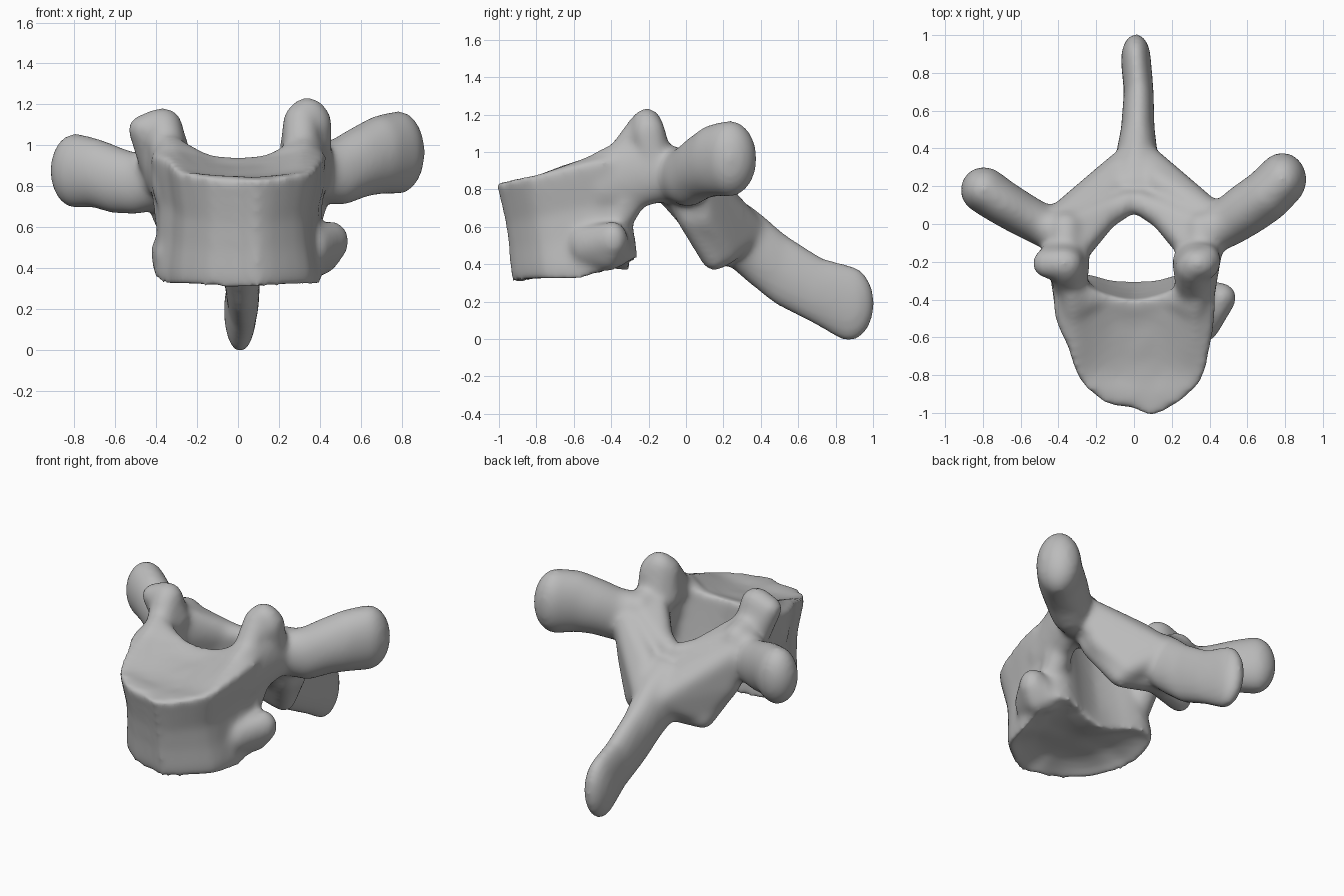
import bpy, bmesh, math
from mathutils import Vector

bone = bpy.data.materials.new("bone grey")
bone.diffuse_color = (0.5, 0.5, 0.5, 1)
bm = bmesh.new()


def hull(*balls):
    """Convex hull of ellipsoids given as (x, y, z, rx, ry, rz) or (x, y, z, r)."""
    part = bmesh.new()
    for b in balls:
        r = b[3:] if len(b) == 6 else (b[3],) * 3
        made = bmesh.ops.create_uvsphere(part, u_segments=20, v_segments=12, radius=1)["verts"]
        for v in made:
            v.co = Vector((b[0] + v.co.x * r[0], b[1] + v.co.y * r[1], b[2] + v.co.z * r[2]))
    pts = [v.co.copy() for v in part.verts]
    part.free()
    verts = [bm.verts.new(p) for p in pts]
    bmesh.ops.convex_hull(bm, input=verts)
    loose = [v for v in verts if v.is_valid and not v.link_faces]
    bmesh.ops.delete(bm, geom=loose, context="VERTS")


def chain(*balls):
    for a, b in zip(balls, balls[1:]):
        hull(a, b)


def clamp(t):
    return max(0.0, min(1.0, t))


# vertebral body: stacked rings of one plan outline, dished above and below
coarse = [(0, -.98), (.1, -1.02), (.25, -.94), (.36, -.83), (.40, -.68), (.43, -.5),
          (.42, -.36), (.3, -.32), (.15, -.37), (0, -.40), (-.15, -.37), (-.3, -.32),
          (-.42, -.36), (-.42, -.5), (-.35, -.66), (-.29, -.83), (-.14, -.96)]
outline = []
for i in range(len(coarse)):
    a, b, c, d = (Vector(coarse[(i + k) % len(coarse)]) for k in (-1, 0, 1, 2))
    outline += [b, (9 * (b + c) - a - d) / 16]


def top_z(x, y):
    edge = min(abs(x), .3)
    back = clamp((y + .85) / .4)
    return (.87 + .075 * clamp((y + .8) / .35) + .9 * edge * edge * back
            - .7 * clamp(abs(x) - .33) * back - .03 * clamp((-.88 - y) / .1))


def low_z(x, y):
    return .295 + .06 * clamp((y + .6) / .3) + .06 * clamp((y + .45) / .1) + .04 * abs(x)


# (inset scale, height fraction, sideways scale, dish)
levels = [(.3, 0, 1, .09), (.55, 0, 1, .08), (.8, 0, 1, .045), (1, 0, .96, 0), (1, .12, .97, 0),
          (.97, .35, .95, 0), (.96, .6, .94, 0), (.98, .85, .99, 0), (1, 1, 1, 0),
          (.9, 1, 1, -.005), (.75, 1, 1, -.015), (.55, 1, 1, -.025), (.3, 1, 1, -.03)]
rings = []
for inset, t, wide, dish in levels:
    ring = []
    for px, py in outline:
        x, y = px * inset * wide, -.63 + (py + .63) * inset
        z = low_z(x, y) * (1 - t) + top_z(x, y) * t + dish
        y += (1 - t) * (.09 * clamp((-.5 - y) / .4) + (.10 - .12 * abs(x)) * clamp((y + .5) / .1))
        ring.append(bm.verts.new((x, y, z)))
    rings.append(ring)
n = len(outline)
for a, b in zip(rings, rings[1:]):
    for i in range(n):
        j = (i + 1) % n
        bm.faces.new((a[i], a[j], b[j], b[i]))
bm.faces.new(rings[0][::-1])
bm.faces.new(rings[-1])

for s in (-1, 1):
    d = 0 if s > 0 else -.05
    # raised rear shoulder and pedicle
    hull((s * .32, -.46, .83, .10, .08, .18), (s * .33, -.37, .86, .10, .09, .19),
         (s * .20, -.41, .86, .07, .05, .12))
    chain((s * .33, -.37, .86, .10, .09, .19), (s * .35, -.25, .89, .10, .09, .19),
          (s * .36, -.14, .89, .11, .09, .16), (s * .36, -.02, .87, .11, .10, .15))
    hull((s * .33, -.36, .64, .08, .07, .1), (s * .34, -.32, .76, .08, .07, .08),
         (s * .34, -.25, .82, .08, .08, .09))
    # lamina: a sloping plate from the pedicle to the midline
    hull((s * .34, -.05, .86, .10), (s * .33, .03, .65, .08), (s * .23, .15, .435, .07),
         (s * .03, .115, .79, .065), (s * .02, .20, .48, .09))
    hull((s * .29, -.14, .88, .06, .06, .14), (s * .32, -.02, .88, .1), (s * .12, .08, .81, .07),
         (s * .22, .05, .62, .07))
    # thick rear face running into the spine
    hull((s * .37, .05 + d * .6, .84, .10), (s * .34, .09 + d * .5, .65, .08),
         (s * .13, .22 + d, .72, .08), (s * .05, .35 + d * .6, .58, .08), (s * .21, .20 + d, .47, .08))

# superior articular processes
hull((.34, -.17, .95, .12, .10, .1), (.34, -.21, 1.145, .10, .085, .09), (.39, -.20, 1.10, .07, .09, .1))
hull((.31, -.34, .97, .09), (.31, -.23, 1.12, .09), (.28, -.2, .96, .08))
hull((-.37, -.16, .92, .12, .10, .1), (-.37, -.21, 1.10, .10, .085, .085), (-.46, -.21, 1.08, .08, .08, .07))
hull((-.34, -.33, .94, .09), (-.36, -.23, 1.08, .09), (-.31, -.2, .96, .08))

# transverse processes
chain((.38, -.05, .87, .12, .12, .14), (.50, .01, .87, .13, .13, .165),
      (.60, .08, .92, .14, .14, .175), (.70, .15, .955, .14, .14, .195), (.785, .235, .965, .13, .145, .205))
chain((-.38, -.06, .85, .11, .11, .15), (-.50, .00, .81, .12, .11, .15),
      (-.60, .055, .83, .12, .115, .165), (-.70, .115, .865, .12, .12, .17),
      (-.795, .18, .875, .125, .125, .185))

# spinous process
chain((.01, .22, .60, .18, .09, .18), (.015, .35, .50, .115, .09, .20), (.02, .50, .375, .09, .10, .195),
      (.025, .70, .26, .08, .11, .18), (.01, .87, .19, .08, .14, .205))

# rib facets on the lower sides
hull((.46, -.39, .53, .085, .08, .10), (.38, -.55, .50, .07, .07, .1), (.36, -.38, .47, .09),
     (.42, -.41, .44, .07))
hull((-.36, -.37, .48, .07, .07, .08), (-.34, -.5, .46, .07))

bmesh.ops.recalc_face_normals(bm, faces=bm.faces)
mesh = bpy.data.meshes.new("vertebra")
bm.to_mesh(mesh)
bm.free()
obj = bpy.data.objects.new("vertebra", mesh)
bpy.context.collection.objects.link(obj)
mesh.materials.append(bone)

# fuse the parts into one soft surface
fuse = obj.modifiers.new("fuse", "REMESH")
fuse.mode = "VOXEL"
fuse.voxel_size = .016
fuse.use_smooth_shade = True
soften = obj.modifiers.new("soften", "SMOOTH")
soften.factor = .5
soften.iterations = 24
